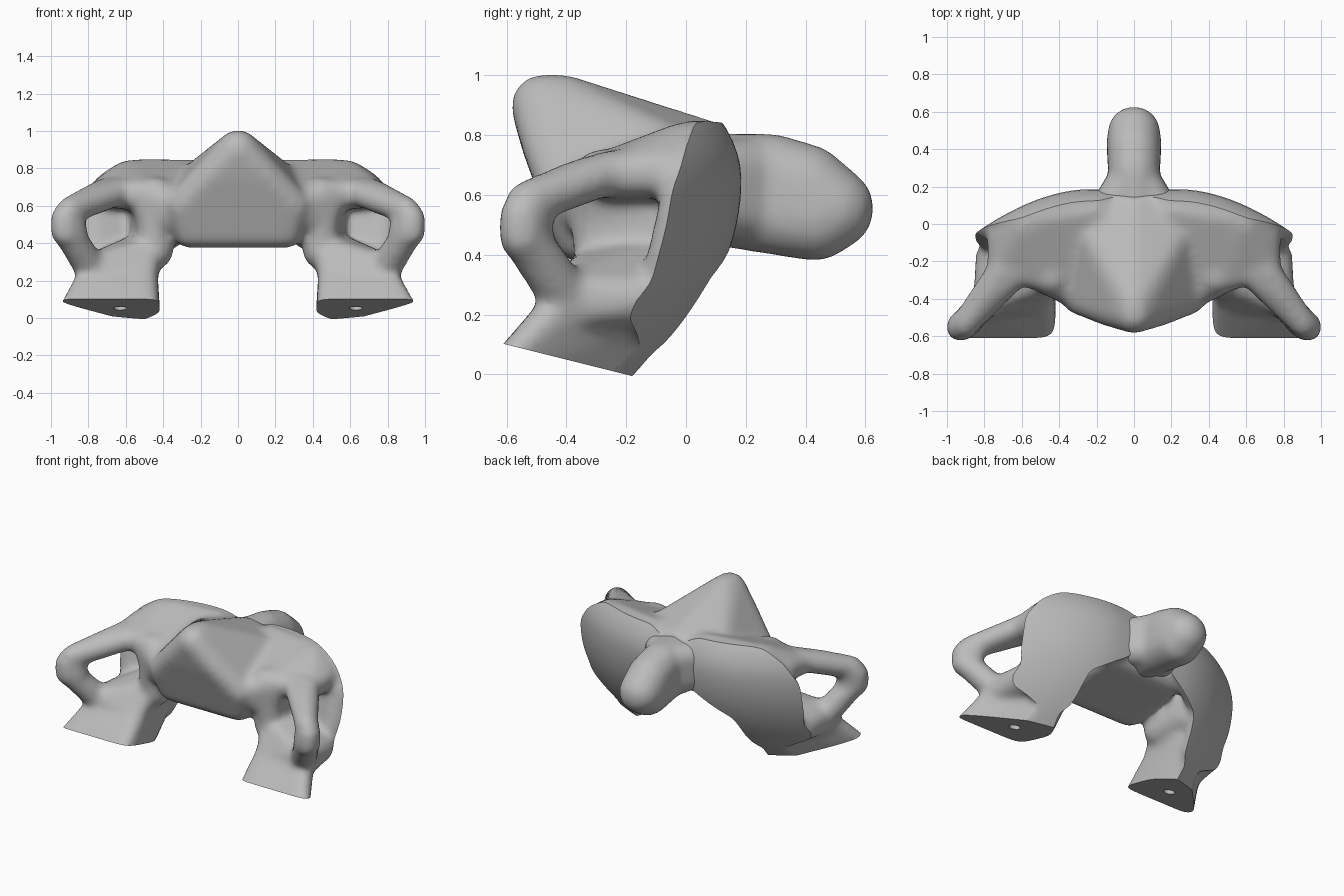
import bpy, bmesh, math
from mathutils import Vector, Matrix

cube = bpy.data.objects.get("Cube")
if cube:
    bpy.data.objects.remove(cube, do_unlink=True)

bone = bpy.data.materials.new("pale grey bone")
bone.use_nodes = True
bone.diffuse_color = (0.5, 0.5, 0.5, 1)
bone.node_tree.nodes["Principled BSDF"].inputs["Base Color"].default_value = (0.5, 0.5, 0.5, 1)


def hull(bm, balls, side=1):
    """Add the rounded convex hull of balls (x, y, z, radius)."""
    part = bmesh.new()
    for x, y, z, r in balls:
        bmesh.ops.create_icosphere(part, subdivisions=3, radius=r + 0.007,
                                   matrix=Matrix.Translation((x * side, y, z)))
    res = bmesh.ops.convex_hull(part, input=part.verts[:])
    junk = {g for g in res["geom_interior"] + res["geom_unused"]
            if isinstance(g, bmesh.types.BMVert) and g.is_valid}
    bmesh.ops.delete(part, geom=list(junk), context="VERTS")
    bmesh.ops.recalc_face_normals(part, faces=part.faces[:])
    mesh = bpy.data.meshes.new("part")
    part.to_mesh(mesh)
    part.free()
    bm.from_mesh(mesh)
    bpy.data.meshes.remove(mesh)


def activate(ob):
    bpy.ops.object.select_all(action="DESELECT")
    ob.select_set(True)
    bpy.context.view_layer.objects.active = ob


def add_object(name, bm):
    mesh = bpy.data.meshes.new(name)
    bm.to_mesh(mesh)
    bm.free()
    ob = bpy.data.objects.new(name, mesh)
    bpy.context.collection.objects.link(ob)
    mesh.materials.append(bone)
    return ob


def fuse(name, bm, iterations):
    """Melt the overlapping hulls into one smooth skin."""
    ob = add_object(name, bm)
    activate(ob)
    rem = ob.modifiers.new("skin", "REMESH")
    rem.mode = "VOXEL"
    rem.voxel_size = 0.018
    smo = ob.modifiers.new("soften", "SMOOTH")
    smo.factor = 0.5
    smo.iterations = iterations
    for m in (rem.name, smo.name):
        bpy.ops.object.modifier_apply(modifier=m)
    return ob


def carve(ob, cutter):
    cutter.hide_render = True
    activate(ob)
    mod = ob.modifiers.new("carve", "BOOLEAN")
    mod.operation = "DIFFERENCE"
    mod.solver = "EXACT"
    mod.object = cutter
    bpy.ops.object.modifier_apply(modifier=mod.name)
    bpy.data.objects.remove(cutter, do_unlink=True)


def facet_y(x, z):
    """Gently domed surface of the two joint facets."""
    bend = 1.7 if z > 0.65 else 0.73
    return 0.185 - 0.59 * max(abs(x) - 0.25, 0) ** 1.8 - bend * (z - 0.65) ** 2


bm = bmesh.new()

# Central body with its raised front lip
body = [(0, -0.48, 0.9, 0.1), (0, -0.42, 0.9, 0.1), (0, -0.13, 0.78, 0.1), (0, 0.08, 0.74, 0.1)]
for s in (-1, 1):
    body += [(0.14 * s, -0.46, 0.76, 0.08), (0.29 * s, -0.39, 0.6, 0.09),
             (0.26 * s, -0.35, 0.46, 0.08), (0.25 * s, 0.05, 0.51, 0.08),
             (0.28 * s, 0.05, 0.68, 0.1)]
hull(bm, body)

for s in (-1, 1):
    # Joint slab in two pieces, reaching past the facet surface
    upper = [(0.2, 0.74), (0.6, 0.745), (0.69, 0.69), (0.77, 0.58), (0.765, 0.38),
             (0.52, 0.38), (0.25, 0.55)]
    lower = [(0.52, 0.38), (0.765, 0.38), (0.7, 0.2), (0.56, 0.16)]
    for slab in (upper, lower):
        hull(bm, [(x, facet_y(x, z) + 0.02, z, 0.1) for x, z in slab], s)
    # Shoulder roof, and the slope joining it to the body
    hull(bm, [(0.58, 0, 0.74, 0.1), (0.7, -0.06, 0.68, 0.08), (0.5, -0.28, 0.66, 0.075),
              (0.71, -0.22, 0.665, 0.07), (0.3, -0.1, 0.68, 0.1)], s)
    hull(bm, [(0.2, 0.07, 0.74, 0.1), (0.52, 0.03, 0.745, 0.1), (0.31, -0.35, 0.6, 0.095),
              (0.5, -0.28, 0.65, 0.075), (0.44, -0.28, 0.5, 0.09)], s)
    # Inner pillar beside the opening
    hull(bm, [(0.44, -0.28, 0.36, 0.09), (0.44, -0.28, 0.65, 0.1),
              (0.48, -0.04, 0.38, 0.1), (0.48, -0.02, 0.65, 0.1)], s)
    # Side bar, its tip, and the strut back down to the leg
    hull(bm, [(0.6, -0.25, 0.68, 0.06), (0.71, -0.24, 0.68, 0.065), (0.78, -0.38, 0.645, 0.062),
              (0.9, -0.53, 0.575, 0.068)], s)
    hull(bm, [(0.9, -0.52, 0.57, 0.068), (0.928, -0.55, 0.53, 0.07), (0.925, -0.55, 0.46, 0.072),
              (0.88, -0.52, 0.46, 0.07)], s)
    hull(bm, [(0.91, -0.54, 0.46, 0.075), (0.79, -0.41, 0.27, 0.08)], s)
    # Leg
    mid = [(0.5, -0.4, 0.22, 0.065), (0.79, -0.415, 0.22, 0.065), (0.54, -0.13, 0.22, 0.1)]
    hull(bm, mid + [(0.47, -0.63, 0, 0.045), (0.955, -0.65, 0, 0.03),
                    (0.47, -0.42, -0.03, 0.05), (0.565, -0.28, -0.05, 0.075)], s)
    hull(bm, mid + [(0.47, -0.3, 0.37, 0.06), (0.76, -0.16, 0.25, 0.08),
                    (0.78, -0.41, 0.27, 0.07), (0.52, -0.12, 0.36, 0.09)], s)

vertebra = fuse("vertebra_body", bm, 20)

# Carve the domed joint facets with a curved block
bm = bmesh.new()
bmesh.ops.create_grid(bm, x_segments=48, y_segments=36, size=1)
for v in bm.verts:
    x, z = v.co.x * 1.15, 0.42 + v.co.y * 0.72
    v.co = (x, facet_y(x, z), z)
ext = bmesh.ops.extrude_face_region(bm, geom=bm.faces[:])
for g in ext["geom"]:
    if isinstance(g, bmesh.types.BMVert):
        g.co.y = 1.5
bmesh.ops.recalc_face_normals(bm, faces=bm.faces[:])
carve(vertebra, add_object("facet_cutter", bm))

# Flat soles of the legs
bm = bmesh.new()
bm.from_mesh(vertebra.data)
bmesh.ops.bisect_plane(bm, geom=bm.verts[:] + bm.edges[:] + bm.faces[:], dist=1e-5,
                       plane_co=(0, -0.21, 0.002), plane_no=Vector((0, -0.25, -1)).normalized(),
                       clear_outer=True)
bmesh.ops.holes_fill(bm, edges=[e for e in bm.edges if e.is_boundary], sides=0)
bmesh.ops.triangulate(bm, faces=[f for f in bm.faces if len(f.verts) > 4])
bmesh.ops.recalc_face_normals(bm, faces=bm.faces[:])
bm.to_mesh(vertebra.data)
bm.free()

# Small bore in each sole
for s in (-1, 1):
    bpy.ops.mesh.primitive_cylinder_add(vertices=20, radius=0.036, depth=0.12,
                                        location=(0.63 * s, -0.41, 0.05),
                                        rotation=(-math.atan(0.25), 0, 0))
    carve(vertebra, bpy.context.object)

# Rounded peg at the back, with a flared neck
bm = bmesh.new()
hull(bm, [(0, 0.43, 0.525, 0.14), (0, 0.488, 0.555, 0.135), (0, 0.4, 0.63, 0.135),
          (0, 0.28, 0.67, 0.13), (0, 0.26, 0.56, 0.13), (0, 0.08, 0.68, 0.12),
          (0, 0.08, 0.56, 0.12)])
hull(bm, [(x, 0.11, z, 0.09) for x in (-0.12, 0.12) for z in (0.56, 0.69)]
     + [(0, 0.27, 0.68, 0.11), (0, 0.27, 0.54, 0.11)])
peg = fuse("back_peg", bm, 12)

for ob in (vertebra, peg):
    activate(ob)
    bpy.ops.object.shade_smooth_by_angle(angle=math.radians(38))
